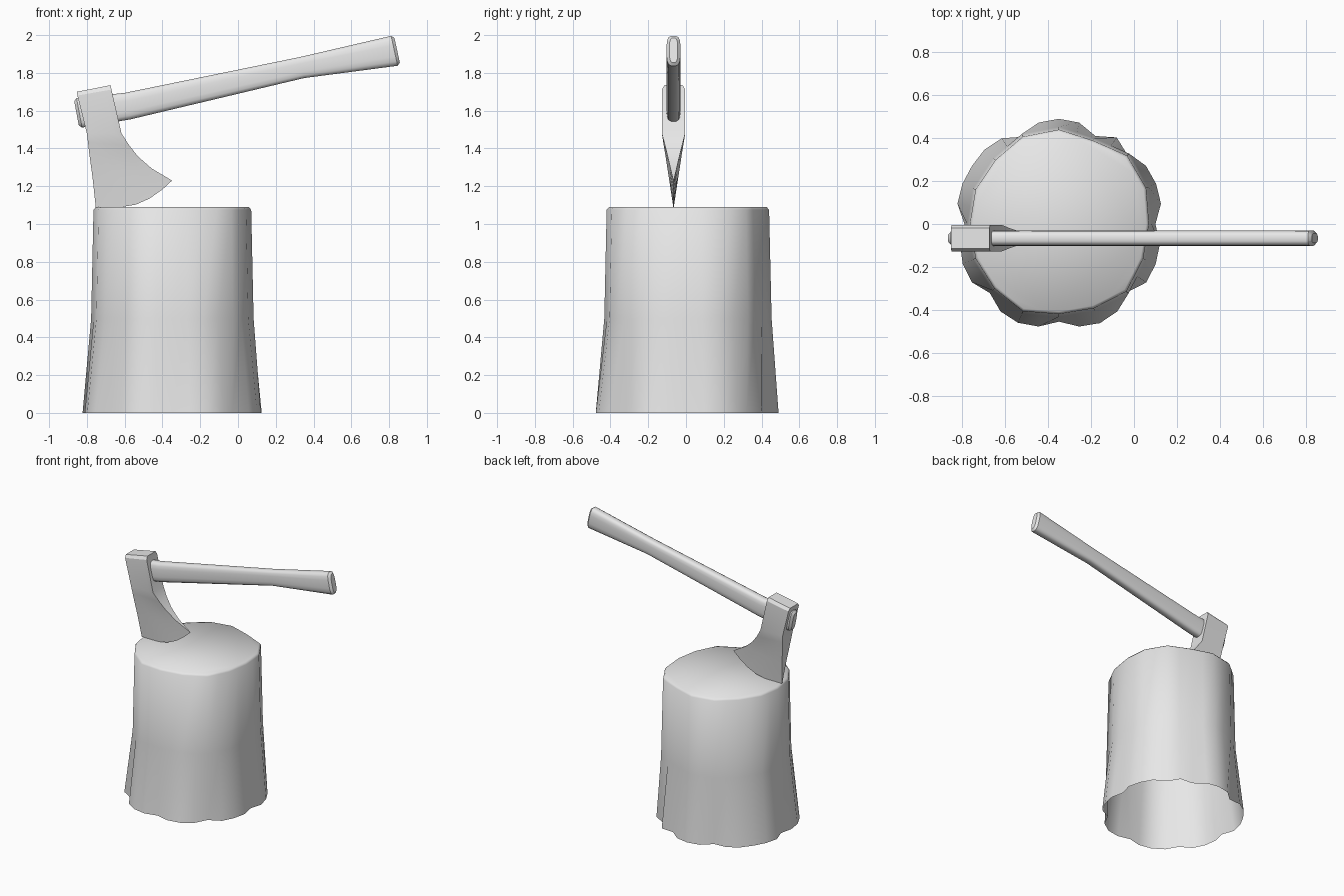
import bpy
import bmesh
from math import cos, sin, pi, radians
from mathutils import Vector

default_cube = bpy.data.objects.get("Cube")
if default_cube:
    bpy.data.objects.remove(default_cube, do_unlink=True)

# One plain grey for everything
grey = bpy.data.materials.new("light grey")
grey.use_nodes = True
grey.diffuse_color = (0.8, 0.8, 0.8, 1)
grey.node_tree.nodes["Principled BSDF"].inputs["Base Color"].default_value = (0.8, 0.8, 0.8, 1)


def loft(name, rings, cap_start, cap_end, smooth_angle):
    """Join closed rings of points into one skinned object."""
    bm = bmesh.new()
    loops = [[bm.verts.new(point) for point in ring] for ring in rings]
    count = len(loops[0])
    for lower, upper in zip(loops, loops[1:]):
        for i in range(count):
            j = (i + 1) % count
            bm.faces.new((lower[i], lower[j], upper[j], upper[i]))
    if cap_start:
        bm.faces.new(reversed(loops[0]))
    if cap_end:
        bm.faces.new(loops[-1])
    bmesh.ops.recalc_face_normals(bm, faces=bm.faces[:])
    mesh = bpy.data.meshes.new(name)
    bm.to_mesh(mesh)
    bm.free()
    mesh.materials.append(grey)
    obj = bpy.data.objects.new(name, mesh)
    bpy.context.collection.objects.link(obj)
    bpy.ops.object.select_all(action='DESELECT')
    obj.select_set(True)
    bpy.context.view_layer.objects.active = obj
    bpy.ops.object.shade_smooth_by_angle(angle=radians(smooth_angle))
    return obj


# Stump: an uneven sixteen-sided top flaring into root lobes, open underneath
top_radii = [.42, .44, .45, .42, .44, .44, .42, .42,
             .415, .42, .425, .44, .42, .425, .445, .425]
root_radii = [.45, .485, .49, .488, .453, .485, .444, .482,
              .49, .482, .44, .48, .49, .487, .487, .482,
              .44, .47, .485, .488, .455, .49, .498, .487,
              .455, .487, .5, .49, .45, .49, .488, .48]
SIDES = len(root_radii)
STUMP_X = -0.35

# Every second upper point lies on the straight side between its neighbours
upper_radii = []
for i, radius in enumerate(top_radii):
    following = top_radii[(i + 1) % len(top_radii)]
    upper_radii += [radius, (radius + following) / 2 * cos(pi / len(top_radii))]


def stump_ring(radii, height, scale=1.0):
    ring = []
    for i, radius in enumerate(radii):
        angle = 2 * pi * i / SIDES
        ring.append((STUMP_X + radius * scale * cos(angle),
                     radius * scale * sin(angle), height))
    return ring


loft("stump", [
    stump_ring(root_radii, 0),
    stump_ring(upper_radii, 0.5, 1.03),
    stump_ring(upper_radii, 1.075),
    stump_ring(upper_radii, 1.09, 0.97),
], False, True, 60)

# Axe handle: rounded sections between matching top and bottom points
AXE_Y = -0.066
handle_stations = [
    ((-.87, 1.665), (-.84, 1.507)),
    ((-.60, 1.695), (-.57, 1.553)),
    ((.33, 1.885), (.35, 1.772)),
    ((.825, 2.0), (.86, 1.84)),
]


def handle_ring(top, bottom, shift=0.0, shrink=0.0):
    upper = Vector((top[0], AXE_Y, top[1]))
    lower = Vector((bottom[0], AXE_Y, bottom[1]))
    centre = (upper + lower) / 2
    rise = (upper - lower).normalized()
    along = Vector((rise.z, 0, -rise.x))
    half_height = (upper - lower).length / 2 - shrink
    half_width = 0.037 - shrink
    ring = []
    for i in range(16):
        angle = 2 * pi * (i + 0.5) / 16
        c, s = cos(angle), sin(angle)
        # Squared-off oval
        across = half_width * abs(c) ** 0.6 * (1 if c > 0 else -1)
        up = half_height * abs(s) ** 0.6 * (1 if s > 0 else -1)
        ring.append(centre + along * shift + rise * up + Vector((0, across, 0)))
    return ring


first, last = handle_stations[0], handle_stations[-1]
handle_rings = [handle_ring(*first, 0, 0.015), handle_ring(*first, 0.015)]
handle_rings += [handle_ring(*station) for station in handle_stations[1:-1]]
handle_rings += [handle_ring(*last, -0.015), handle_ring(*last, 0, 0.015)]
loft("axe_handle", handle_rings, True, True, 40)

# Axe head: rows of heel point, toe point and the half thickness at each
head_rows = [
    ((-.853, 1.70), (-.674, 1.735), .048, .048),
    ((-.85, 1.68), (-.67, 1.712), .062, .062),
    ((-.80, 1.48), (-.617, 1.48), .062, .062),
    ((-.794, 1.43), (-.575, 1.415), .054, .045),
    ((-.787, 1.37), (-.53, 1.358), .044, .031),
    ((-.77, 1.246), (-.457, 1.294), .025, .016),
]
cutting_edge = [(-.753, 1.088), (-.626, 1.088), (-.54, 1.103),
                (-.468, 1.135), (-.40, 1.183), (-.349, 1.23)]
COLUMNS = len(cutting_edge)


def head_ring(points, thicknesses):
    front = [(x, AXE_Y - t, z) for (x, z), t in zip(points, thicknesses)]
    back = [(x, AXE_Y + t, z) for (x, z), t in zip(points, thicknesses)]
    return front + back[::-1]


head_rings = []
for heel, toe, heel_half, toe_half in head_rows:
    steps = [i / (COLUMNS - 1) for i in range(COLUMNS)]
    points = [Vector(heel).lerp(Vector(toe), f) for f in steps]
    head_rings.append(head_ring(points, [heel_half + (toe_half - heel_half) * f for f in steps]))
head_rings.append(head_ring(cutting_edge, [0.001] * COLUMNS))
loft("axe_head", head_rings, True, True, 30)
